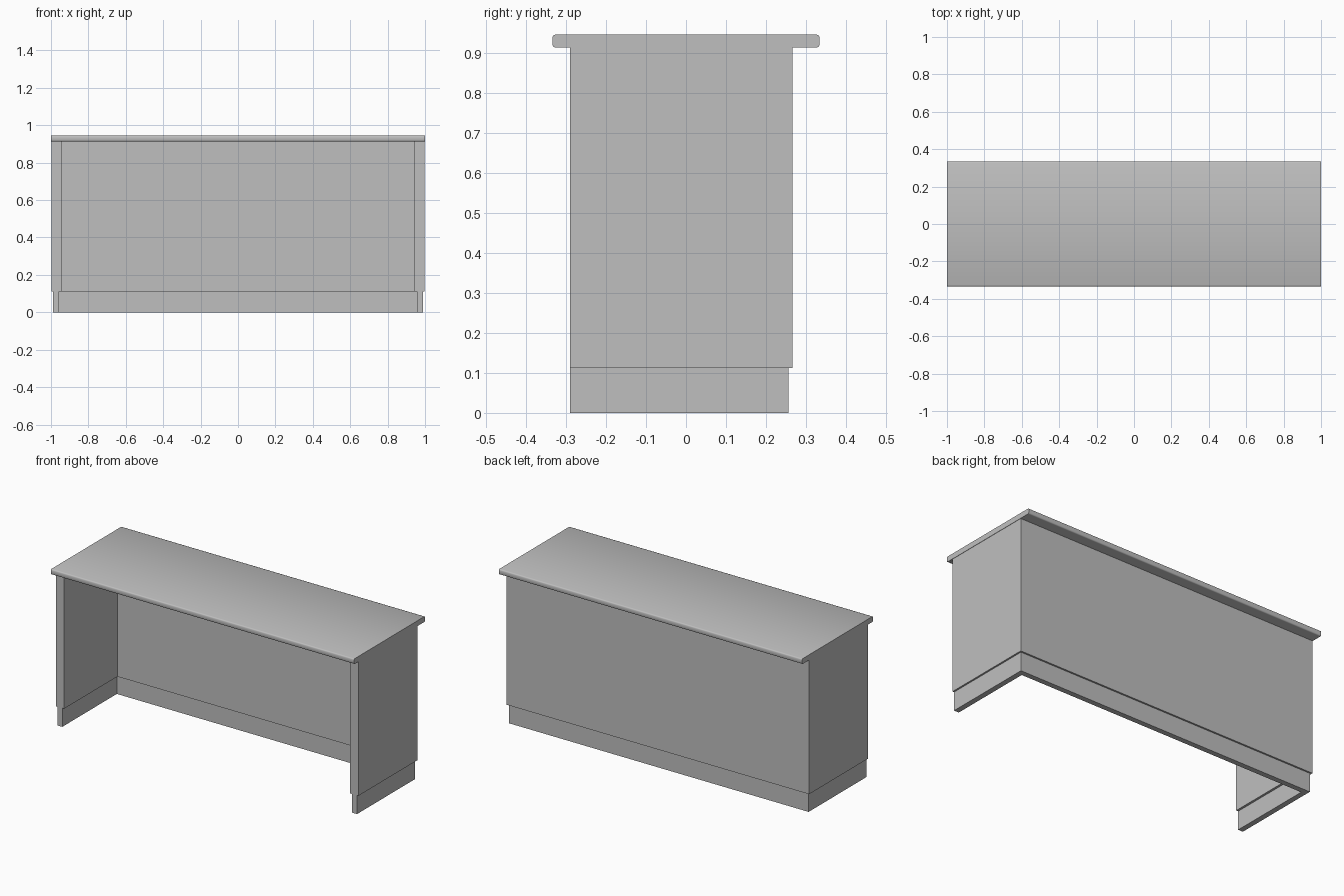
import bpy
import bmesh
import math

# Remove the default cube
cube = bpy.data.objects.get("Cube")
if cube:
    bpy.data.objects.remove(cube, do_unlink=True)

grey = bpy.data.materials.new("plain grey")
grey.use_nodes = True
colour = (0.52, 0.52, 0.52, 1)
grey.diffuse_color = colour
grey.node_tree.nodes["Principled BSDF"].inputs["Base Color"].default_value = colour


def prism(name, outline, axis, start, end):
    """Extrude a closed outline: (x, y) along z, or (y, z) along x."""
    bm = bmesh.new()
    place = (lambda a, b: (start, a, b)) if axis == "x" else (lambda a, b: (a, b, start))
    face = bm.faces.new([bm.verts.new(place(a, b)) for a, b in outline])
    new = bmesh.ops.extrude_face_region(bm, geom=[face])["geom"]
    move = (end - start, 0, 0) if axis == "x" else (0, 0, end - start)
    bmesh.ops.translate(bm, vec=move, verts=[v for v in new if isinstance(v, bmesh.types.BMVert)])
    bmesh.ops.recalc_face_normals(bm, faces=bm.faces)
    mesh = bpy.data.meshes.new(name)
    bm.to_mesh(mesh)
    bm.free()
    mesh.materials.append(grey)
    obj = bpy.data.objects.new(name, mesh)
    bpy.context.collection.objects.link(obj)
    return obj


def u_outline(half_width, front, back, thickness):
    """U-shaped plan, open to the front."""
    inner = half_width - thickness
    right = [(half_width, back), (half_width, front), (inner, front), (inner, back - thickness)]
    return right + [(-x, y) for x, y in reversed(right)]


def rounded_outline(half_depth, bottom, top, radius, steps):
    """Rectangle with rounded corners, in (y, z)."""
    points = []
    corners = [(1, top - radius), (-1, top - radius), (-1, bottom + radius), (1, bottom + radius)]
    for i, (side, z) in enumerate(corners):
        for s in range(steps + 1):
            a = math.pi / 2 * (i + s / steps)
            points.append((side * (half_depth - radius) + radius * math.cos(a),
                           z + radius * math.sin(a)))
    return points


# Recessed base and side/back panels
prism("plinth", u_outline(0.988, -0.29, 0.256, 0.032), "z", 0, 0.112)
prism("body_panels", u_outline(0.998, -0.29, 0.266, 0.055), "z", 0.112, 0.913)

# Worktop with soft long edges and flat ends
worktop = prism("worktop", rounded_outline(0.334, 0.913, 0.945, 0.007, 2), "x", -1, 1)
for poly in worktop.data.polygons:
    poly.use_smooth = abs(poly.normal.x) < 0.5
for edge in worktop.data.edges:
    xs = [worktop.data.vertices[v].co.x for v in edge.vertices]
    edge.use_edge_sharp = xs[0] == xs[1]
